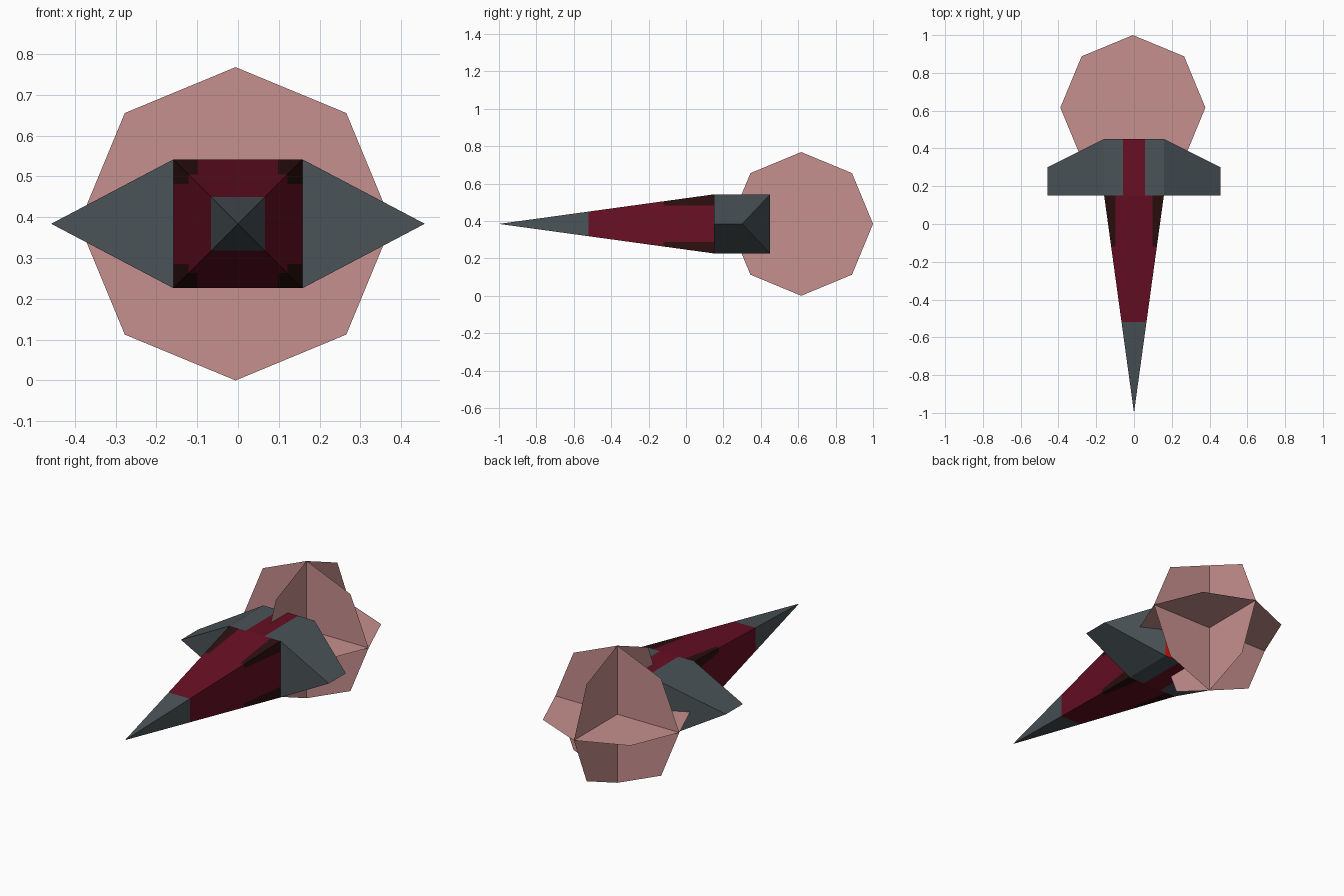
import bpy, bmesh, math
from mathutils import Vector, Matrix

if "Cube" in bpy.data.objects:
    bpy.data.objects.remove(bpy.data.objects["Cube"])

CZ = 0.384          # height of the ship's axis
HALF = 0.158        # half width of the hull at its widest
Y0, Y1 = 0.15, 0.45 # front and back of the tail block


def srgb(r, g, b):
    lin = [(c / 255 / 12.92) if c < 11 else ((c / 255 + 0.055) / 1.055) ** 2.4 for c in (r, g, b)]
    return (*lin, 1.0)


def material(name, rgb):
    m = bpy.data.materials.new(name)
    m.diffuse_color = srgb(*rgb)
    m.use_nodes = True
    m.node_tree.nodes["Principled BSDF"].inputs["Base Color"].default_value = m.diffuse_color
    return m


grey = material("slate grey", (74, 83, 87))
crimson = material("crimson", (104, 15, 36))
dark = material("dark brown", (44, 15, 14))
red = material("engine red", (235, 15, 10))
pink = material("flame pink", (198, 144, 142))


def finish(name, bm, mats, rule=None):
    bmesh.ops.recalc_face_normals(bm, faces=bm.faces)
    for f in bm.faces:
        if rule:
            f.material_index = rule(f.calc_center_median(), f.normal)
    me = bpy.data.meshes.new(name)
    bm.to_mesh(me)
    bm.free()
    for m in mats:
        me.materials.append(m)
    ob = bpy.data.objects.new(name, me)
    bpy.context.collection.objects.link(ob)
    return ob


def hull_from(points):
    bm = bmesh.new()
    for p in points:
        bm.verts.new(p)
    bmesh.ops.convex_hull(bm, input=bm.verts)
    bmesh.ops.dissolve_limit(bm, angle_limit=0.01, verts=bm.verts, edges=bm.edges)
    return bm


def cut(bm, co, no):
    bmesh.ops.bisect_plane(bm, geom=bm.verts[:] + bm.edges[:] + bm.faces[:],
                           plane_co=co, plane_no=no)


corners = [(sx * HALF, sz * HALF + CZ) for sx in (-1, 1) for sz in (-1, 1)]

# Nose: long four-sided spike with grey tip and dark rear corners
bm = hull_from([(0, -1, CZ)] + [(x, Y0, z) for x, z in corners])
PANEL, DARK_Y = 0.098, -0.12
cut(bm, (0, -0.52, 0), (0, 1, 0))
cut(bm, (0, DARK_Y, 0), (0, 1, 0))
for s in (-1, 1):
    cut(bm, (s * PANEL, 0, 0), (1, 0, 0))
    cut(bm, (0, 0, CZ + s * PANEL), (0, 0, 1))


def nose_rule(c, n):
    if c.y < -0.52:
        return 0
    side = abs(c.z - CZ) if abs(n.x) > abs(n.z) else abs(c.x)
    return 2 if c.y > DARK_Y and side > PANEL else 1


finish("nose_hull", bm, [grey, crimson, dark], nose_rule)

# Tail block: grey with a crimson spine and a red engine face at the back
bm = hull_from([(x, y, z) for x, z in corners for y in (Y0, Y1)])
SPINE = 0.058
for s in (-1, 1):
    cut(bm, (s * SPINE, 0, 0), (1, 0, 0))


def tail_rule(c, n):
    if n.y > 0.5:
        return 2
    return 1 if abs(n.z) > 0.5 and abs(c.x) < SPINE else 0


finish("tail_block", bm, [grey, crimson, red], tail_rule)

# Wings: wedges narrowing to a short edge
for side, s in (("left", -1), ("right", 1)):
    pts = [(s * HALF, y, CZ + k * HALF) for y in (Y0, Y1) for k in (-1, 1)]
    pts += [(s * 0.458, Y0, CZ), (s * 0.458, 0.30, CZ)]
    finish(side + "_wing", hull_from(pts), [grey])

# Exhaust flame: three crossed octagonal sheets
for name, axis in (("flat", None), ("cross", 'X'), ("upright", 'Y')):
    bm = bmesh.new()
    bmesh.ops.create_circle(bm, cap_ends=True, segments=8, radius=0.384)
    rot = Matrix.Rotation(math.pi / 2, 4, axis) if axis else Matrix.Identity(4)
    bm.transform(Matrix.Translation(Vector((-0.006, 0.616, CZ))) @ rot)
    finish("flame_" + name, bm, [pink])
